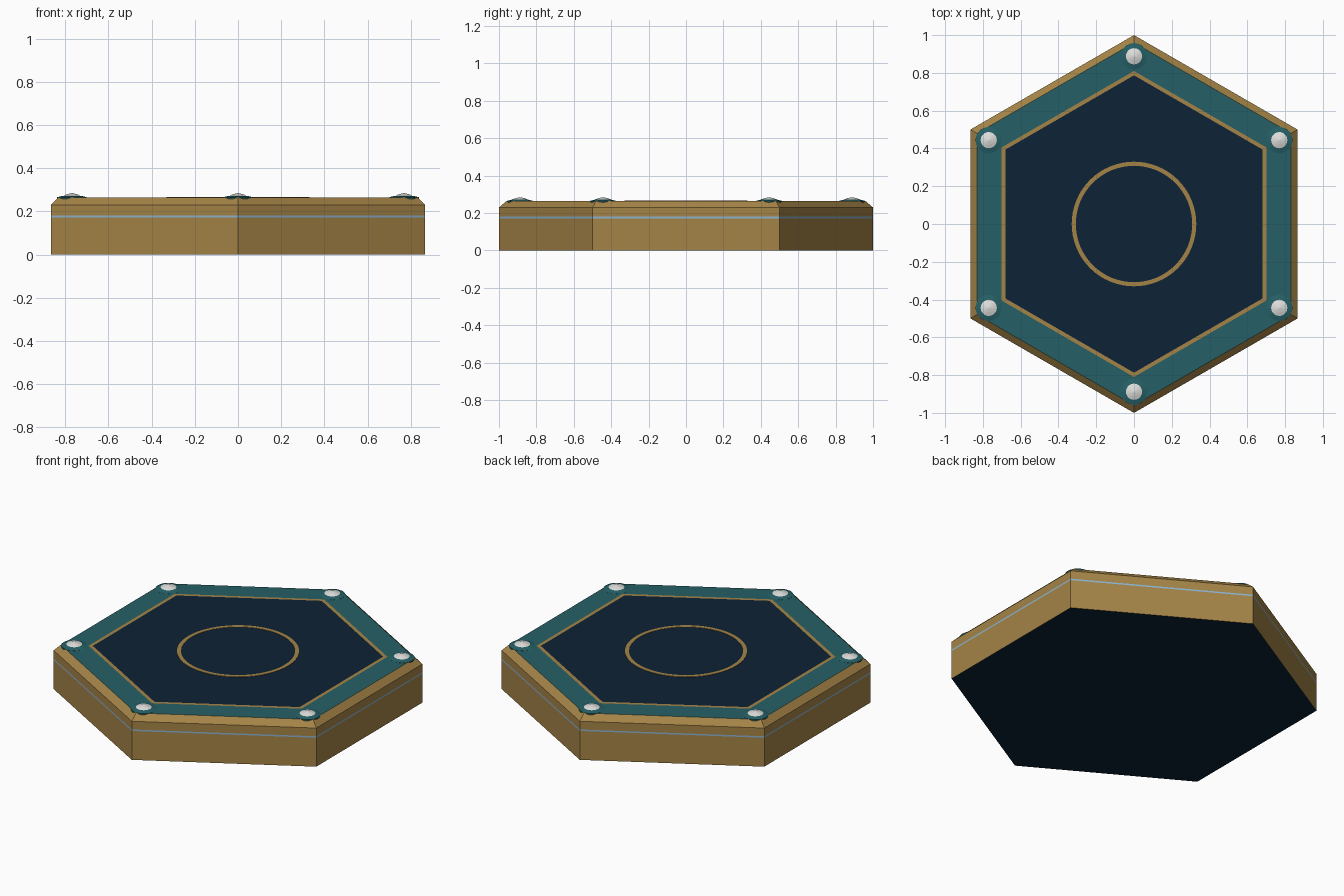
import bpy, bmesh
from math import sin, cos, pi

if "Cube" in bpy.data.objects:
    bpy.data.objects.remove(bpy.data.objects["Cube"])


def lin(c):
    c /= 255
    return c / 12.92 if c <= 0.04045 else ((c + 0.055) / 1.055) ** 2.4


def material(name, rgb):
    m = bpy.data.materials.new(name)
    m.diffuse_color = (*[lin(c) for c in rgb], 1)
    m.use_nodes = True
    m.node_tree.nodes["Principled BSDF"].inputs["Base Color"].default_value = m.diffuse_color
    return m


GOLD = material("antique gold", (165, 132, 71))
TEAL = material("deep teal", (37, 96, 102))
NAVY = material("dark navy", (13, 34, 54))
WHITE = material("pale silver", (222, 222, 220))
BLUE = material("light blue", (140, 180, 208))


def lathe(name, profile, mats, n=6, at=(0, 0), start=None, end=None, closed=False):
    """Stack n-sided rings (radius, z); one material per step; optional caps."""
    bm = bmesh.new()
    rings = [[bm.verts.new((at[0] + r * cos(pi / 2 + 2 * pi * i / n),
                            at[1] + r * sin(pi / 2 + 2 * pi * i / n), z))
              for i in range(n)] for r, z in profile]
    slots = list(dict.fromkeys(mats + [m for m in (start, end) if m]))
    pairs = list(zip(rings, rings[1:]))
    if closed:
        pairs.append((rings[-1], rings[0]))
    for k, (a, b) in enumerate(pairs):
        for i in range(n):
            j = (i + 1) % n
            f = bm.faces.new((a[i], a[j], b[j], b[i]))
            f.material_index = slots.index(mats[k % len(mats)])
    if start:
        bm.faces.new(rings[0][::-1]).material_index = slots.index(start)
    if end:
        bm.faces.new(rings[-1]).material_index = slots.index(end)
    me = bpy.data.meshes.new(name)
    bm.to_mesh(me)
    bm.free()
    for m in slots:
        me.materials.append(m)
    ob = bpy.data.objects.new(name, me)
    bpy.context.collection.objects.link(ob)
    return ob


# Hexagonal tile: side walls, light stripe, chamfer, teal border, gold line, navy field
lathe("hex_tile",
      [(1, 0), (1, .172), (1, .181), (1, .23), (.96, .264), (.81, .265), (.787, .265)],
      [GOLD, BLUE, GOLD, GOLD, TEAL, GOLD], start=NAVY, end=NAVY)

# Thin gold circle in the middle
lathe("centre_ring", [(.33, .264), (.33, .267), (.308, .267), (.308, .264)],
      [GOLD], n=64, closed=True)

# Corner studs: teal collar with a low pale cap
for k in range(6):
    a = pi / 2 + k * pi / 3
    p = (.888 * cos(a), .888 * sin(a))
    lathe(f"stud_collar_{k + 1}", [(.07, .256), (.07, .265), (.043, .272)],
          [TEAL], n=20, at=p, start=TEAL, end=TEAL)
    lathe(f"stud_cap_{k + 1}", [(.043, .2725), (.024, .279), (.004, .284)],
          [WHITE], n=20, at=p, start=WHITE, end=WHITE)
